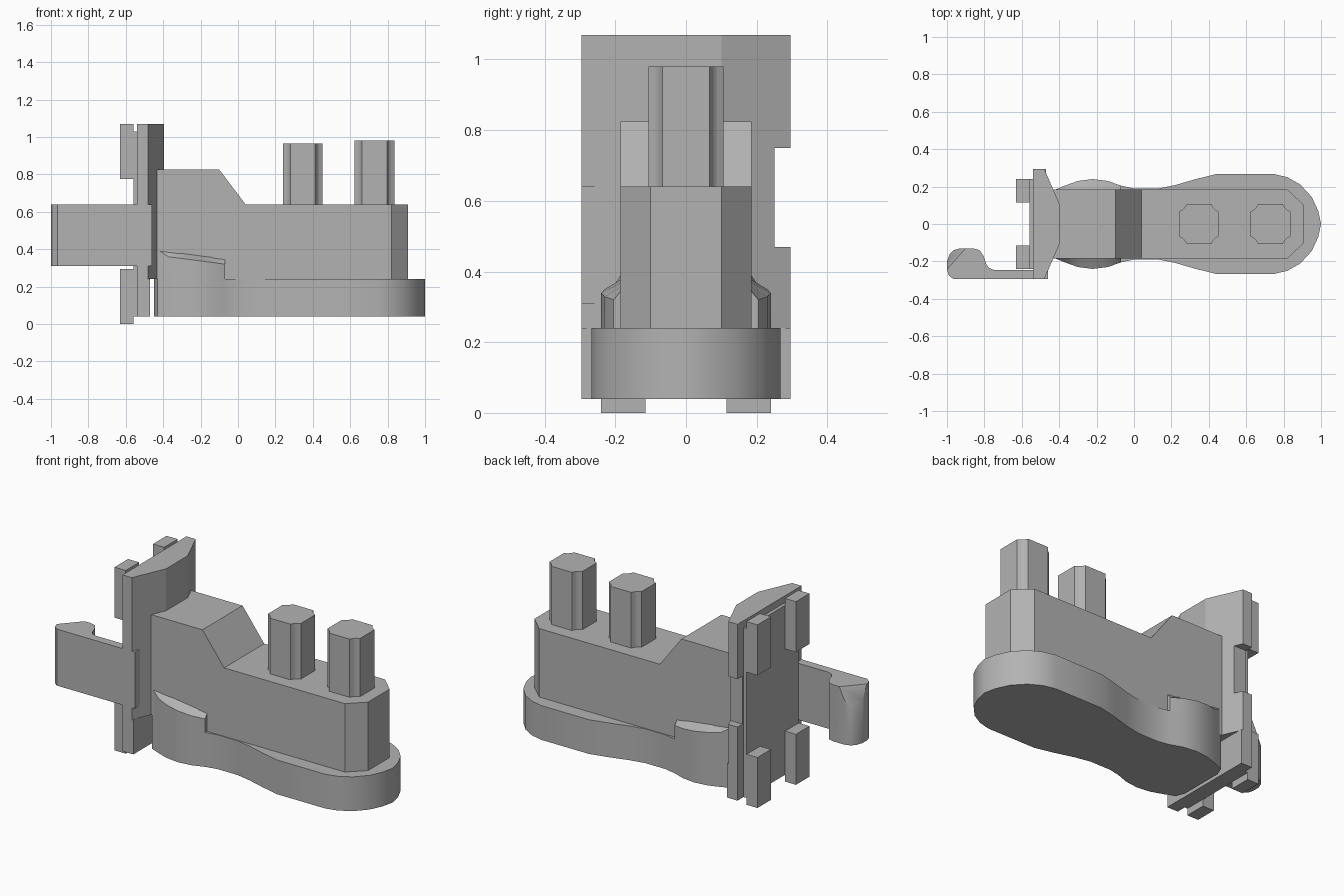
import bpy, bmesh
from math import radians
from mathutils import Vector

cube = bpy.data.objects.get("Cube")
if cube:
    bpy.data.objects.remove(cube, do_unlink=True)

GREY = (0.45, 0.45, 0.45, 1)
grey = bpy.data.materials.new("mid_grey")
grey.use_nodes = True
grey.diffuse_color = GREY
grey.node_tree.nodes["Principled BSDF"].inputs["Base Color"].default_value = GREY


def prism(name, pts, lo, hi, axis="z", cuts=(), shape=None, smooth=False):
    """Extrude a 2D outline along an axis, then slice it with (point, normal) planes."""
    place = {"x": lambda a, b, c: (c, a, b),
             "y": lambda a, b, c: (a, c, b),
             "z": lambda a, b, c: (a, b, c)}[axis]
    bm = bmesh.new()
    bottom = [bm.verts.new(place(a, b, lo)) for a, b in pts]
    top = [bm.verts.new(place(a, b, hi)) for a, b in pts]
    bm.faces.new(bottom)
    bm.faces.new(top)
    for i in range(len(pts)):
        j = (i + 1) % len(pts)
        bm.faces.new((bottom[i], bottom[j], top[j], top[i]))
    if shape:
        for v in top:
            v.co.z = shape(v.co)
        bmesh.ops.triangulate(bm, faces=[f for f in bm.faces if all(v in top for v in f.verts)])
    for co, no in cuts:
        geom = bm.verts[:] + bm.edges[:] + bm.faces[:]
        res = bmesh.ops.bisect_plane(bm, geom=geom, plane_co=co, plane_no=no, clear_outer=True)
        edges = [e for e in res["geom_cut"] if isinstance(e, bmesh.types.BMEdge)]
        bmesh.ops.edgeloop_fill(bm, edges=edges)
    bmesh.ops.recalc_face_normals(bm, faces=bm.faces[:])
    mesh = bpy.data.meshes.new(name)
    bm.to_mesh(mesh)
    bm.free()
    mesh.materials.append(grey)
    obj = bpy.data.objects.new(name, mesh)
    bpy.context.collection.objects.link(obj)
    if smooth:
        bpy.ops.object.select_all(action="DESELECT")
        obj.select_set(True)
        bpy.context.view_layer.objects.active = obj
        bpy.ops.object.shade_smooth_by_angle(angle=radians(30))
    return obj


def rect(a0, a1, b0, b1):
    return [(a0, b0), (a1, b0), (a1, b1), (a0, b1)]


def mirrored(half):
    """Close a half outline by reflecting it across y = 0."""
    return half + [(x, -y) for x, y in reversed(half) if y > 0]


# Sole with rounded heel and toe
sole = [(-0.45, 0.13), (-0.43, 0.18), (-0.37, 0.205), (-0.3, 0.23), (-0.22, 0.24),
        (-0.14, 0.23), (-0.07, 0.205), (0, 0.19), (0.13, 0.19), (0.22, 0.208),
        (0.33, 0.24), (0.44, 0.267), (0.75, 0.267), (0.82, 0.25), (0.89, 0.21),
        (0.95, 0.145), (0.985, 0.07), (1, 0)]
prism("sole", mirrored(sole), 0.04, 0.24, smooth=True)

# Sloped heel cup bulging out of both sides
for side, label in ((1, "left"), (-1, "right")):
    bulge = [(x, y * side) for x, y in sole[1:7]]
    inner = [(x, 0.18 * side) for x, _ in reversed(bulge[1:])]
    prism(label + "_heel_cup", bulge + inner, 0.23, 0.4, smooth=True,
          shape=lambda c: 0.32 - 0.13 * (c.x + 0.07) + (0.03 if abs(c.y) < 0.181 else 0))

# Body with sloping shoulder and chamfered nose
body = [(-0.46, 0.24), (0.91, 0.24), (0.91, 0.64), (0.04, 0.64), (-0.1, 0.825), (-0.46, 0.825)]
prism("body", body, -0.185, 0.185, "y",
      cuts=[(Vector((0.91, 0.1 * s, 0)), Vector((0.085, 0.09 * s, 0))) for s in (1, -1)])

# Two pegs with notched corners
for label, cx, top in (("rear_peg", 0.347, 0.965), ("front_peg", 0.73, 0.98)):
    o, n, m = 0.106, 0.078, 0.086
    corner = [(o, n - 0.012), (m, n), (n, m), (n - 0.012, o)]
    outline = []
    for k in range(4):
        outline += [(cx + x, y) for x, y in corner]
        corner = [(-y, x) for x, y in corner]
    prism(label, outline, 0.6, top)

# Mounting plate with a side notch and a tapered front
W = 0.295
plate = [(-W, 0.24), (W, 0.24), (W, 0.47), (0.25, 0.47), (0.25, 0.75),
         (W, 0.75), (W, 1.07), (-W, 1.07)]
prism("mounting_plate", plate, -0.54, -0.395, "x",
      cuts=[(Vector((-0.48, W * s, 0)), Vector((0.195, 0.085 * s, 0))) for s in (1, -1)])
prism("plate_foot", rect(-W, W, 0.04, 0.24), -0.54, -0.47, "x")
prism("plate_backing", rect(-0.24, 0.24, 0.04, 1.03), -0.56, -0.535, "x")

# Four clips on the back of the plate
for side, label in ((1, "left"), (-1, "right")):
    ys = sorted((0.115 * side, 0.24 * side))
    for level, z0, z1 in (("upper", 0.775, 1.07), ("lower", 0, 0.295)):
        prism(f"{level}_{label}_clip", rect(*ys, z0, z1), -0.63, -0.558, "x")

# Side arm ending in a rounded hook with a bevelled top corner
arm = [(-0.46, -W), (-0.965, -W), (-0.99, -0.275), (-1, -0.245), (-1, -0.2), (-0.985, -0.16),
       (-0.965, -0.14), (-0.93, -0.13), (-0.86, -0.13), (-0.825, -0.14), (-0.805, -0.17),
       (-0.79, -0.215), (-0.775, -0.235), (-0.75, -0.245), (-0.46, -0.245)]
prism("side_arm", arm, 0.31, 0.64, smooth=True,
      cuts=[(Vector((-0.985, -0.225, 0.64)), Vector((-0.095, 0.085, 0.045)))])
